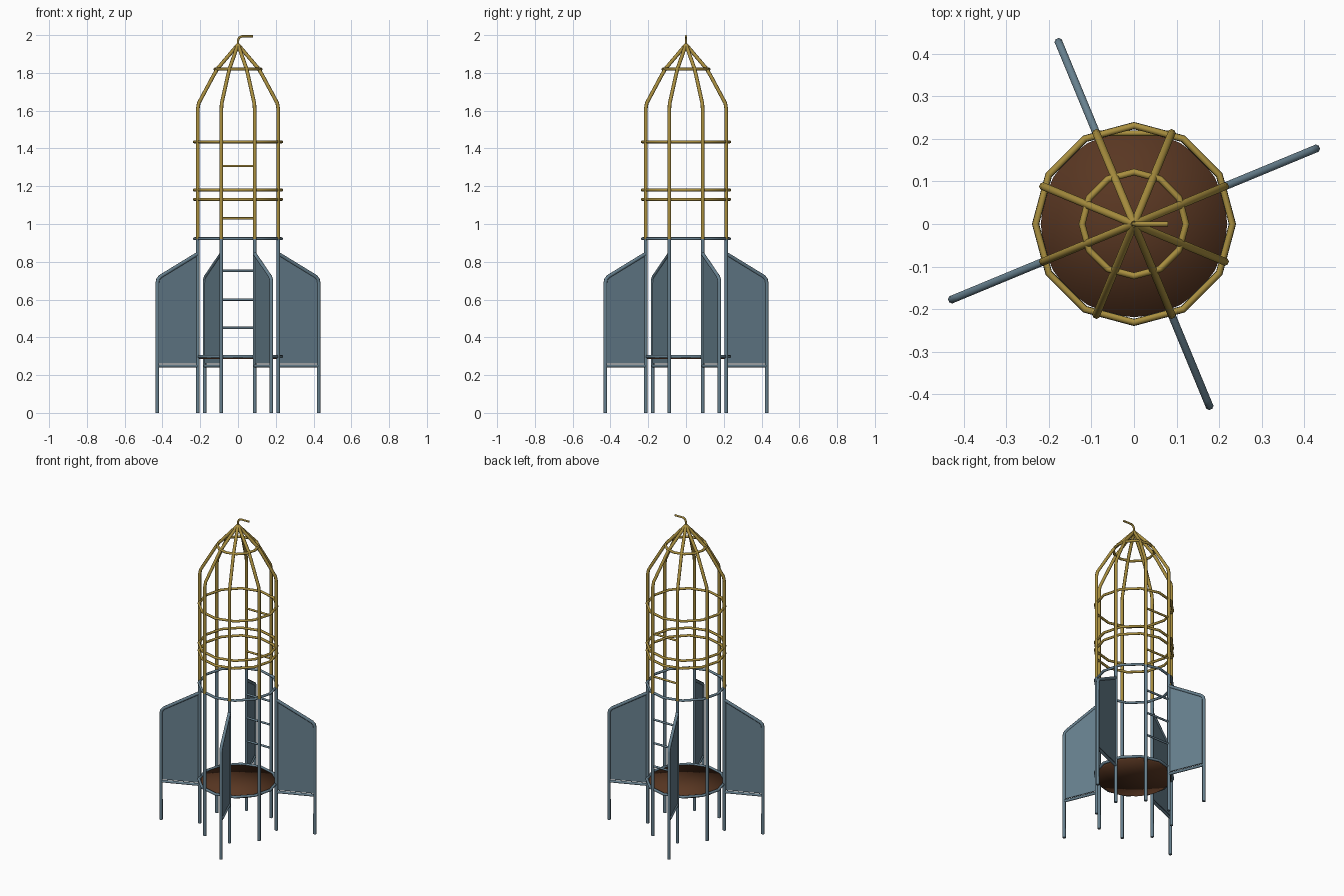
import bpy, bmesh, math
from mathutils import Vector

if "Cube" in bpy.data.objects:
    bpy.data.objects.remove(bpy.data.objects["Cube"])


def material(name, rgb):
    m = bpy.data.materials.new(name)
    m.diffuse_color = (*rgb, 1)
    m.use_nodes = True
    m.node_tree.nodes["Principled BSDF"].inputs["Base Color"].default_value = m.diffuse_color
    return m


BLUE = material("slate_blue_paint", (0.135, 0.215, 0.27))
GOLD = material("mustard_paint", (0.40, 0.275, 0.05))
BROWN = material("brown_floor", (0.10, 0.038, 0.016))


def tube(name, pts, radius, mat, closed=False):
    cu = bpy.data.curves.new(name, 'CURVE')
    cu.dimensions = '3D'
    cu.bevel_depth = radius
    cu.bevel_resolution = 2
    cu.use_fill_caps = True
    sp = cu.splines.new('POLY')
    sp.points.add(len(pts) - 1)
    for p, c in zip(sp.points, pts):
        p.co = (*c, 1)
    sp.use_cyclic_u = closed
    ob = bpy.data.objects.new(name, cu)
    bpy.context.collection.objects.link(ob)
    bpy.ops.object.select_all(action='DESELECT')
    ob.select_set(True)
    bpy.context.view_layer.objects.active = ob
    bpy.ops.object.convert(target='MESH')
    ob = bpy.context.object
    ob.data.materials.clear()
    ob.data.materials.append(mat)
    bpy.ops.object.shade_smooth_by_angle(angle=math.radians(50))
    return ob


def radial(profile, a):
    return [(r * math.cos(a), r * math.sin(a), z) for r, z in profile]


def ring(name, r, z, tube_r, mat):
    pts = [(r * math.cos(i * math.pi / 6), r * math.sin(i * math.pi / 6), z) for i in range(12)]
    tube(name, pts, tube_r, mat, True)


R = 0.2305

# Eight uprights: blue legs below, bent gold bars above meeting at the apex
nose = [(R, 0.92), (R, 1.61), (0.225, 1.64), (0.138, 1.79), (0.115, 1.825), (0.0, 1.95)]
for i in range(8):
    a = math.radians(22.5 + 45 * i)
    tube("lower_upright", radial([(R, 0), (R, 0.92)], a), 0.0098, BLUE)
    tube("upper_upright", radial(nose, a), 0.0098, GOLD)

# Horizontal hoops
ring("floor_hoop", 0.231, 0.298, 0.0085, BLUE)
ring("middle_hoop", 0.231, 0.922, 0.008, BLUE)
for z in (1.13, 1.18, 1.435):
    ring("upper_hoop", 0.231, z, 0.008, GOLD)
ring("nose_hoop", 0.122, 1.82, 0.008, GOLD)

# Ladder rungs at the back
for z in (0.45, 0.60, 0.752, 1.03, 1.307):
    tube("ladder_rung", [(-0.088, 0.213, z), (0.088, 0.213, z)], 0.0065, BLUE if z < 0.9 else GOLD)

# Floor disc, shaded softly across its rim
bm = bmesh.new()
bmesh.ops.create_cone(bm, cap_ends=True, cap_tris=True, segments=24,
                      radius1=0.219, radius2=0.219, depth=0.014)
bmesh.ops.translate(bm, verts=bm.verts, vec=(0, 0, 0.291))
for f in bm.faces:
    f.smooth = True
me = bpy.data.meshes.new("floor_disc")
bm.to_mesh(me)
bm.free()
me.materials.append(BROWN)
bpy.context.collection.objects.link(bpy.data.objects.new("floor_disc", me))

# Four fins: tube frame, lower bar and sheet panel
frame = [(0.462, 0), (0.462, 0.69), (0.458, 0.708), (0.445, 0.722), (R, 0.843)]
panel = [(R, 0.261), (0.462, 0.261), (0.462, 0.69), (0.458, 0.708), (0.445, 0.722), (R, 0.843)]
for i in range(4):
    a = math.radians(22.5 + 90 * i)
    tube("fin_frame", radial(frame, a), 0.0098, BLUE)
    tube("fin_lower_bar", radial([(R, 0.248), (0.462, 0.248)], a), 0.0085, BLUE)
    bm = bmesh.new()
    side = Vector((-math.sin(a), math.cos(a), 0)) * 0.003
    face = bm.faces.new([bm.verts.new(Vector(p) - side) for p in radial(panel, a)])
    ext = bmesh.ops.extrude_face_region(bm, geom=[face], use_keep_orig=True)
    bmesh.ops.translate(bm, vec=side * 2,
                        verts=[v for v in ext["geom"] if isinstance(v, bmesh.types.BMVert)])
    bmesh.ops.recalc_face_normals(bm, faces=bm.faces)
    me = bpy.data.meshes.new("fin_panel")
    bm.to_mesh(me)
    bm.free()
    me.materials.append(BLUE)
    bpy.context.collection.objects.link(bpy.data.objects.new("fin_panel", me))

# Bent tip on top
tube("bent_tip", [(0, 0, 1.94), (0, 0, 1.972), (0.006, 0, 1.986), (0.02, 0, 1.994), (0.08, 0, 1.994)],
     0.006, GOLD)
